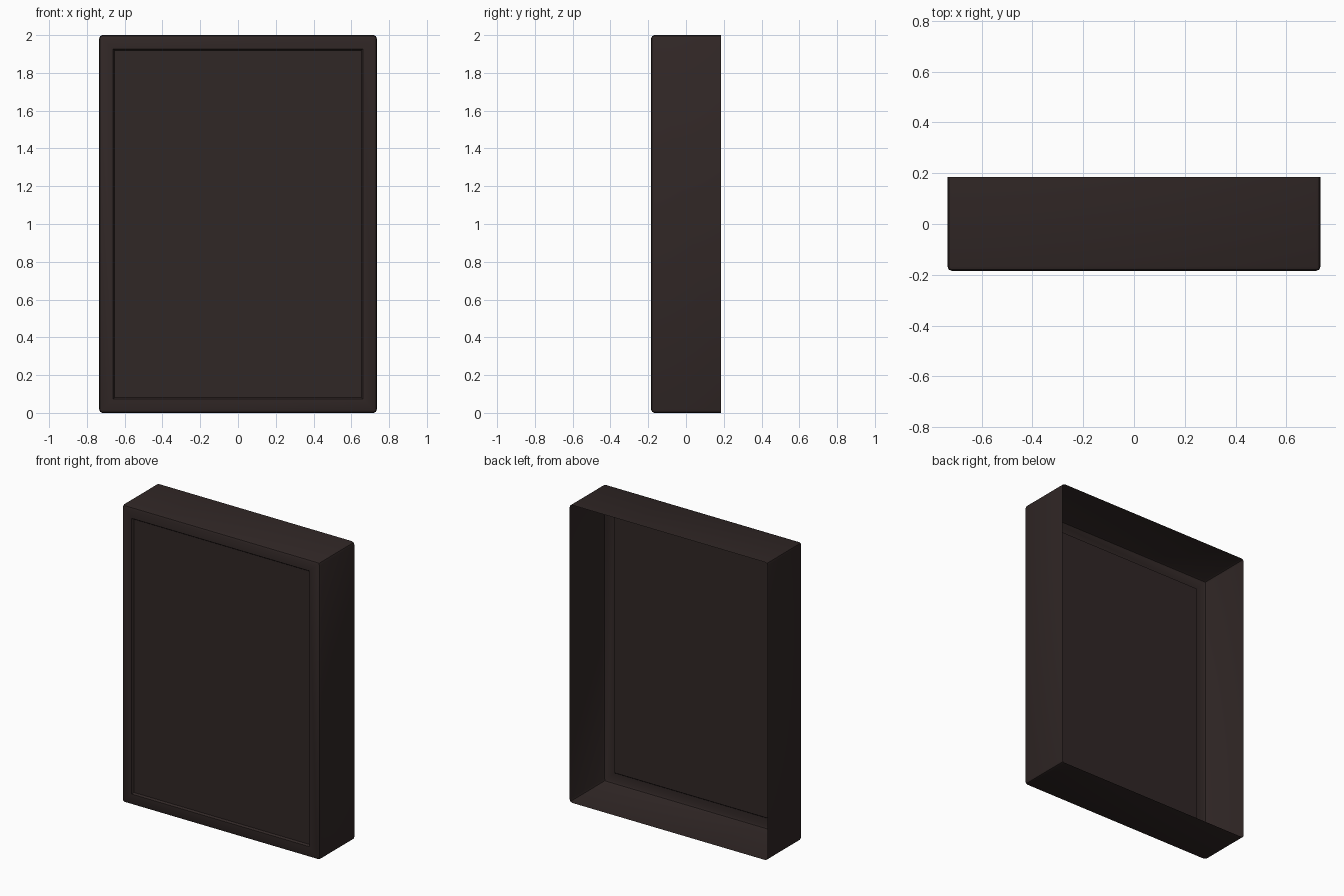
import bpy, bmesh

if "Cube" in bpy.data.objects:
    bpy.data.objects.remove(bpy.data.objects["Cube"])

W, D, H = 0.735, 0.185, 2.0    # half width, half depth, height
BEVEL = 0.018

mat = bpy.data.materials.new("dark brown")
mat.diffuse_color = (0.03, 0.02, 0.019, 1)
mat.use_nodes = True
mat.node_tree.nodes["Principled BSDF"].inputs["Base Color"].default_value = mat.diffuse_color

bm = bmesh.new()
bmesh.ops.create_cube(bm, size=1)
for v in bm.verts:
    v.co = (v.co.x * 2 * W, v.co.y * 2 * D, (v.co.z + 0.5) * H)

# Open back: the casing is a thin shell
back = [f for f in bm.faces if f.normal.y > 0.9]
bmesh.ops.delete(bm, geom=back, context='FACES_ONLY')

# Soft edges everywhere but the open rim
edges = [e for e in bm.edges if not e.is_boundary]
bmesh.ops.bevel(bm, geom=edges, offset=BEVEL, segments=2, profile=0.5, affect='EDGES')
bm.normal_update()

# Front panel: inset border, then a small sloped step back
front = max((f for f in bm.faces if f.normal.y < -0.99), key=lambda f: f.calc_area())
bmesh.ops.inset_region(bm, faces=[front], thickness=0.097 - BEVEL, depth=0)
bmesh.ops.inset_region(bm, faces=[front], thickness=0.012, depth=-0.012)

me = bpy.data.meshes.new("panel_casing")
bm.to_mesh(me)
bm.free()
obj = bpy.data.objects.new("panel_casing", me)
bpy.context.collection.objects.link(obj)
me.materials.append(mat)

bpy.context.view_layer.objects.active = obj
obj.select_set(True)
bpy.ops.object.shade_smooth_by_angle(angle=0.52)
